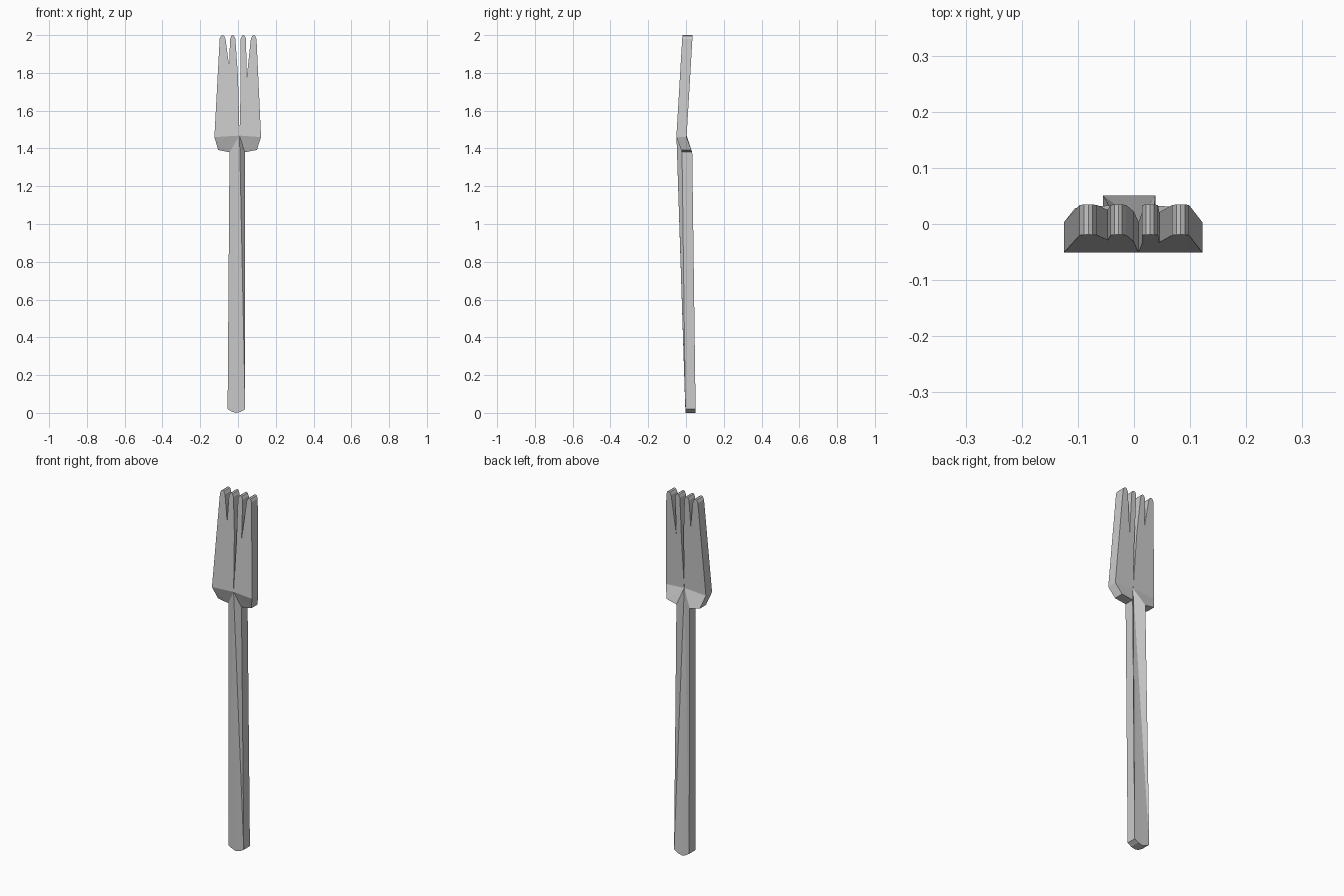
import bpy, bmesh

if "Cube" in bpy.data.objects:
    bpy.data.objects.remove(bpy.data.objects["Cube"])

THICK = 0.054


def front_y(z):
    # Side profile: tines lean back, sharp bend at the shoulders, sloping handle
    profile = [(0.0, -0.003), (1.38, -0.021), (1.46, -0.051), (2.0, -0.019)]
    for (z0, y0), (z1, y1) in zip(profile, profile[1:]):
        if z <= z1:
            return y0 + (y1 - y0) * (z - z0) / (z1 - z0)
    return profile[-1][1]


def tip(x0, x1):
    # Rounded tine end, left to right
    w = x1 - x0
    return [(x0, 1.98), (x0 + 0.25 * w, 1.996), (x0 + 0.5 * w, 2.0),
            (x0 + 0.75 * w, 1.996), (x1, 1.98)]


# Key outline points (x, z)
slit = (0.008, 1.468)
shoulder_l, shoulder_r = (-0.125, 1.46), (0.122, 1.46)
under_l, under_r = (-0.105, 1.392), (0.1, 1.392)
neck_l, neck_r = (-0.045, 1.38), (0.036, 1.38)
end_l, end_r = (-0.055, 0.02), (0.038, 0.02)
end_mid = [(-0.032, 0.006), (-0.01, 0.0), (0.015, 0.006)]

faces = [
    # left pair and right pair of tines
    [shoulder_l] + tip(-0.097, -0.066) + [(-0.047, 1.835)]
    + tip(-0.042, -0.014) + [(0.0, 1.78), slit],
    [slit, (0.014, 1.73)] + tip(0.014, 0.043) + [(0.045, 1.765)]
    + tip(0.068, 0.098) + [shoulder_r],
    # shoulders bending down to the neck
    [slit, neck_l, under_l, shoulder_l],
    [slit, shoulder_r, under_r, neck_r],
    # handle, folded towards the bottom of the middle slit
    [slit, end_l, neck_l],
    [slit, neck_r, end_r],
    [slit, end_r] + end_mid[::-1] + [end_l],
]

bm = bmesh.new()
verts = {}
for outline in faces:
    for p in outline:
        if p not in verts:
            verts[p] = bm.verts.new((p[0], front_y(p[1]), p[1]))
    bm.faces.new([verts[p] for p in outline])
bmesh.ops.triangulate(bm, faces=bm.faces[:])

# Thicken the folded sheet straight backwards
res = bmesh.ops.extrude_face_region(bm, geom=bm.faces[:], use_keep_orig=True)
moved = [g for g in res["geom"] if isinstance(g, bmesh.types.BMVert)]
bmesh.ops.translate(bm, verts=moved, vec=(0, THICK, 0))
bmesh.ops.recalc_face_normals(bm, faces=bm.faces[:])

mesh = bpy.data.meshes.new("fork")
bm.to_mesh(mesh)
bm.free()
fork = bpy.data.objects.new("fork", mesh)
bpy.context.collection.objects.link(fork)
